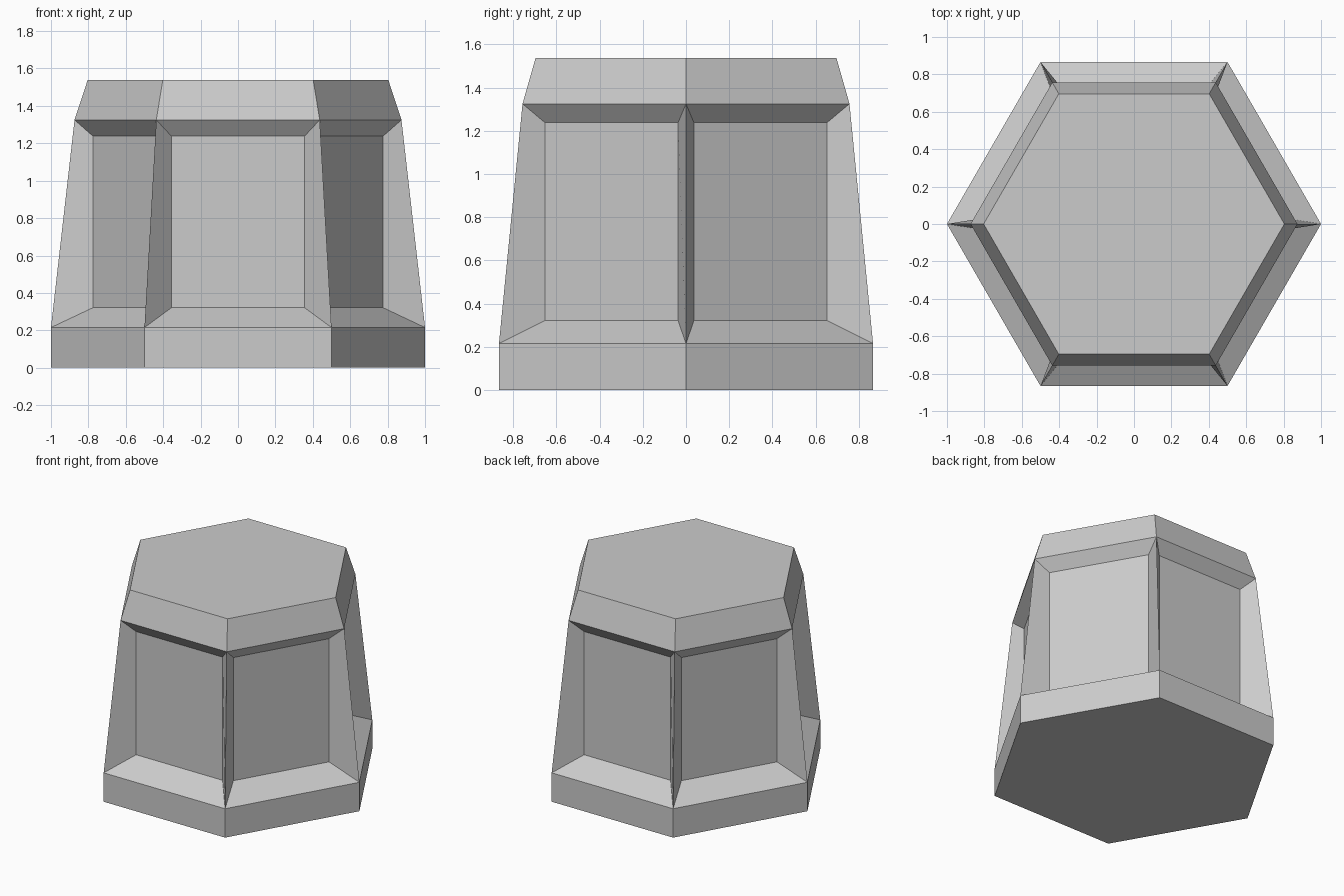
import bpy, bmesh
from math import cos, sin, pi
from mathutils import Vector

if "Cube" in bpy.data.objects:
    bpy.data.objects.remove(bpy.data.objects["Cube"])

SIDES = 6
# Profile of the hexagonal body: (corner radius, height)
PROFILE = [(1.0, 0.0), (1.0, 0.215), (0.874, 1.325), (0.804, 1.538)]
# Recessed upright panel on each side
PANEL_DIST, PANEL_HALF, PANEL_LOW, PANEL_HIGH = 0.69, 0.356, 0.321, 1.238

bm = bmesh.new()

# Hexagonal rings
rings = [[bm.verts.new((r * cos(i * pi / 3), r * sin(i * pi / 3), z))
          for i in range(SIDES)] for r, z in PROFILE]
bm.faces.new(rings[0][::-1])
bm.faces.new(rings[-1])

for i in range(SIDES):
    j = (i + 1) % SIDES
    # Base band and top chamfer
    for k in (0, 2):
        low, high = rings[k], rings[k + 1]
        bm.faces.new((low[i], low[j], high[j], high[i]))
    # Sunken panel with sloping frame
    outer = [rings[1][i], rings[1][j], rings[2][j], rings[2][i]]
    a = (i + 0.5) * pi / 3
    normal, tangent = Vector((cos(a), sin(a), 0)), Vector((-sin(a), cos(a), 0))
    inner = [bm.verts.new(normal * PANEL_DIST + tangent * s * PANEL_HALF + Vector((0, 0, z)))
             for s, z in ((-1, PANEL_LOW), (1, PANEL_LOW), (1, PANEL_HIGH), (-1, PANEL_HIGH))]
    bm.faces.new(inner)
    for k in range(4):
        n = (k + 1) % 4
        bm.faces.new((outer[k], outer[n], inner[n], inner[k]))

bmesh.ops.recalc_face_normals(bm, faces=bm.faces)
mesh = bpy.data.meshes.new("hexagonal_pedestal")
bm.to_mesh(mesh)
bm.free()
bpy.context.collection.objects.link(bpy.data.objects.new("hexagonal_pedestal", mesh))
